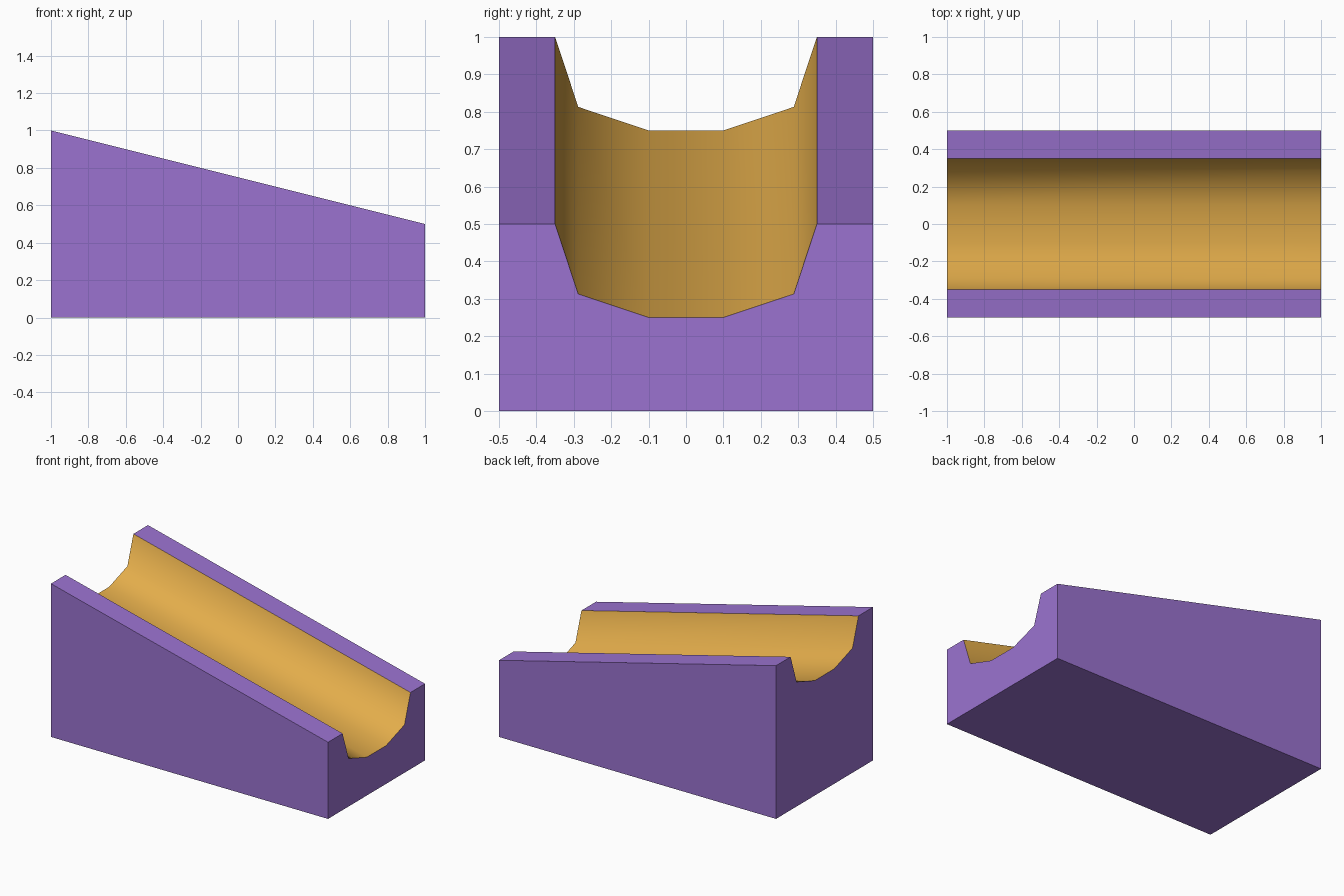
import bpy, bmesh

if "Cube" in bpy.data.objects:
    bpy.data.objects.remove(bpy.data.objects["Cube"])

def material(name, rgb):
    m = bpy.data.materials.new(name)
    m.diffuse_color = (*rgb, 1)
    m.use_nodes = True
    m.node_tree.nodes["Principled BSDF"].inputs["Base Color"].default_value = m.diffuse_color
    return m

# Cross-section (y, z) at the low end, +y half, mirrored to -y
half = [(0.5, 0.0), (0.5, 0.5), (0.35, 0.5), (0.288, 0.313), (0.1, 0.25)]
profile = half + [(-y, z) for y, z in reversed(half)]
groove = range(2, 7)   # profile segments that form the channel
RISE = 0.5             # height gained by everything above the base

bm = bmesh.new()
low = [bm.verts.new((1, y, z)) for y, z in profile]
high = [bm.verts.new((-1, y, z + (RISE if z > 0 else 0))) for y, z in profile]

# Vertical end faces
bm.faces.new(low)
bm.faces.new(high[::-1])

# Long side faces, channel smooth and in its own colour
n = len(profile)
for i in range(n):
    j = (i + 1) % n
    f = bm.faces.new((low[i], high[i], high[j], low[j]))
    if i in groove:
        f.material_index = 1
        f.smooth = True
bmesh.ops.recalc_face_normals(bm, faces=bm.faces[:])

# Keep every edge sharp except those inside the channel
for e in bm.edges:
    e.smooth = all(f.smooth for f in e.link_faces)

mesh = bpy.data.meshes.new("channel_ramp")
bm.to_mesh(mesh)
bm.free()
mesh.materials.append(material("purple", (0.328, 0.171, 0.631)))
mesh.materials.append(material("golden orange", (0.761, 0.413, 0.069)))
bpy.context.collection.objects.link(bpy.data.objects.new("channel_ramp", mesh))
